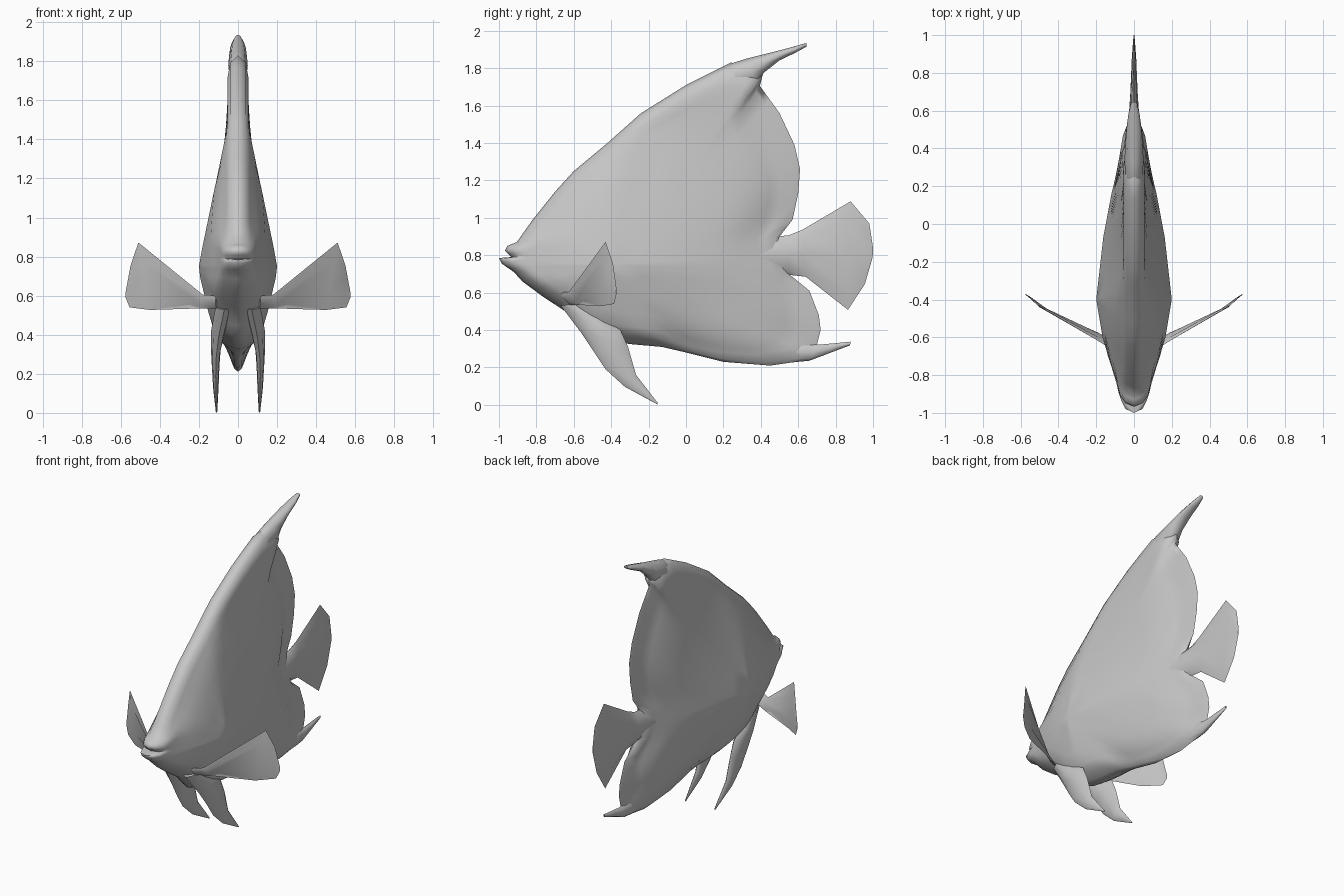
import bpy, bmesh, math
from mathutils import Vector

if "Cube" in bpy.data.objects:
    bpy.data.objects.remove(bpy.data.objects["Cube"])

grey = bpy.data.materials.new("fish_grey")
grey.diffuse_color = (0.57, 0.57, 0.57, 1)
grey.use_nodes = True
grey.node_tree.nodes["Principled BSDF"].inputs["Base Color"].default_value = grey.diffuse_color


def finish(bm, name, angle=40, mirror=False):
    bmesh.ops.recalc_face_normals(bm, faces=bm.faces)
    me = bpy.data.meshes.new(name)
    bm.to_mesh(me)
    bm.free()
    ob = bpy.data.objects.new(name, me)
    bpy.context.collection.objects.link(ob)
    me.materials.append(grey)
    if mirror:
        ob.modifiers.new("mirror", 'MIRROR')
    bpy.ops.object.select_all(action='DESELECT')
    ob.select_set(True)
    bpy.context.view_layer.objects.active = ob
    bpy.ops.object.shade_smooth_by_angle(angle=math.radians(angle))
    return ob


def fin(name, stations, normal=(1, 0, 0), sides=8, angle=50, mirror=False):
    """Loft of thin oval sections; station = one edge, other edge, half thickness."""
    bm = bmesh.new()
    n = Vector(normal).normalized()
    rings = []
    for p, q, h in stations:
        p, q = Vector(p), Vector(q)
        ring = []
        for i in range(sides):
            a = 2 * math.pi * i / sides
            ring.append(bm.verts.new((p + q) / 2 + (p - q) / 2 * math.cos(a) + n * h * math.sin(a)))
        rings.append(ring)
    for r0, r1 in zip(rings, rings[1:]):
        for i in range(sides):
            j = (i + 1) % sides
            bm.faces.new((r0[i], r0[j], r1[j], r1[i]))
    bm.faces.new(rings[0])
    bm.faces.new(rings[-1])
    return finish(bm, name, angle, mirror)


def relax(values, times):
    """Average each value with its neighbours around the closed rim."""
    n = len(values)
    for _ in range(times):
        values = [values[i] * .5 + (values[i - 1] + values[(i + 1) % n]) * .25 for i in range(n)]
    return values


def interp(table, v):
    for (a, p), (b, q) in zip(table, table[1:]):
        if v <= b:
            return p + (q - p) * max(0, (v - a) / (b - a))
    return table[-1][1]


# Body half thickness: along the length, then narrowing above and below mid height
length_half = [(-1, .035), (-.95, .062), (-.9, .08), (-.8, .102), (-.65, .158), (-.4, .2),
               (-.02, .157), (.31, .088), (.53, .05), (.7, .02)]
height_share = [(.21, 0), (.34, .32), (.47, .60), (.70, .97), (.75, 1), (.80, .95), (1.47, 0)]


def half_thickness(y, z):
    w = interp(length_half, y)
    e = min(.055, w)
    return e + (w - e) * interp(height_share, z)


# Limits that round or thin the body towards each kind of edge
rim_steps = (0, .03, .1, .16, .22, .4, .65, .85)
limits = {
    'back': (0, .040, .060, .075, .092, .14, .3, .3),
    'mouth': (0, .045, .075, .095, .115, .16, .3, .3),
    'belly': (0, .035, .080, .105, .125, .17, .3, .3),
    'rear': (0, .008, .015, .032, .065, .13, .3, .3),
    'stem': (0, .030, .045, .058, .075, .14, .3, .3),
    'keel': (0, .020, .036, .050, .066, .13, .3, .3),
}
outline = [
    ('mouth', [(-1, .785), (-.935, .79), (-.968, .825), (-.955, .85), (-.905, .87)]),
    ('back', [(-.82, .99), (-.70, 1.14), (-.60, 1.25), (-.42, 1.40), (-.24, 1.56),
              (0, 1.71), (.24, 1.83), (.36, 1.81), (.41, 1.765)]),
    ('rear', [(.395, 1.705), (.50, 1.56), (.58, 1.39), (.61, 1.26), (.60, 1.13), (.57, .99)]),
    ('stem', [(.50, .90), (.53, .80), (.55, .70)]),
    ('rear', [(.66, .61), (.71, .48), (.72, .40), (.70, .32)]),
    ('keel', [(.66, .24), (.45, .21), (.20, .23), (0, .28)]),
    ('belly', [(-.13, .31), (-.30, .325), (-.42, .345), (-.54, .39), (-.64, .497),
               (-.76, .575), (-.875, .66)]),
    ('mouth', [(-.92, .71), (-.985, .755)]),
]
core = Vector((-.4, .75))
base = [(Vector(p), limits[k]) for k, pts in outline for p in pts]
rim, limit = [], []
for i, (p, t) in enumerate(base):
    q, u = base[(i + 1) % len(base)]
    rim += [p, (p + q) / 2]
    limit += [t, [(a + b) / 2 for a, b in zip(t, u)]]
soft_rim = relax(rim, 3)

bm = bmesh.new()
edge = [bm.verts.new((0, p.x, p.y)) for p in rim]
for side in (1, -1):
    prev = edge
    for k, f in list(enumerate(rim_steps))[1:]:
        caps = relax([t[k] for t in limit], k // 2)
        ring = []
        for p, s, cap in zip(rim, soft_rim, caps):
            c = p.lerp(s, min(1, f / .2)).lerp(core, f)
            ring.append(bm.verts.new((side * min(cap, half_thickness(c.x, c.y)), c.x, c.y)))
        for i in range(len(ring)):
            j = (i + 1) % len(ring)
            bm.faces.new((prev[i], prev[j], ring[j], ring[i]))
        prev = ring
    tip = bm.verts.new((side * half_thickness(*core), core.x, core.y))
    for i in range(len(prev)):
        bm.faces.new((prev[i], prev[(i + 1) % len(prev)], tip))
finish(bm, "body", 70)

# Trailing tip of the dorsal fin
fin("dorsal_tip", [
    ((0, .14, 1.755), (0, .20, 1.66), .035),
    ((0, .24, 1.825), (0, .30, 1.69), .048),
    ((0, .32, 1.850), (0, .385, 1.71), .050),
    ((0, .42, 1.875), (0, .415, 1.775), .046),
    ((0, .50, 1.895), (0, .50, 1.842), .040),
    ((0, .58, 1.917), (0, .58, 1.880), .030),
    ((0, .645, 1.935), (0, .645, 1.915), .015)], angle=70)

# Trailing tip of the anal fin
fin("anal_tip", [
    ((0, .50, .34), (0, .42, .22), .025),
    ((0, .64, .33), (0, .58, .228), .025),
    ((0, .71, .322), (0, .66, .236), .020),
    ((0, .78, .328), (0, .77, .278), .014),
    ((0, .88, .338), (0, .877, .318), .005)], angle=70)

# Tail stem and tail fin
fin("tail_fin", [
    ((0, .40, .89), (0, .40, .70), .055),
    ((0, .55, .907), (0, .55, .695), .034),
    ((0, .62, .935), (0, .64, .685), .022),
    ((0, .88, 1.088), (0, .866, .508), .012),
    ((0, .98, .97), (0, .957, .647), .005),
    ((0, 1.0, .84), (0, .998, .79), .002)])

# Pectoral fins, spread out to the sides
fin("pectoral_fins", [
    ((.11, -.67, .600), (.11, -.62, .535), .010),
    ((.18, -.625, .605), (.19, -.575, .535), .010),
    ((.51, -.43, .872), (.45, -.46, .527), .006),
    ((.55, -.39, .755), (.555, -.385, .540), .004),
    ((.575, -.372, .62), (.575, -.372, .590), .002)],
    normal=(-.5, .86, 0), sides=6, mirror=True)

# Pelvic fins, hanging below the belly
fin("pelvic_fins", [
    ((.070, -.67, .53), (.08, -.55, .55), .040),
    ((.100, -.56, .385), (.105, -.43, .45), .036),
    ((.112, -.49, .28), (.115, -.35, .40), .026),
    ((.114, -.43, .19), (.115, -.31, .31), .020),
    ((.113, -.326, .096), (.114, -.267, .16), .014),
    ((.110, -.152, .002), (.110, -.152, .012), .004)], mirror=True)
